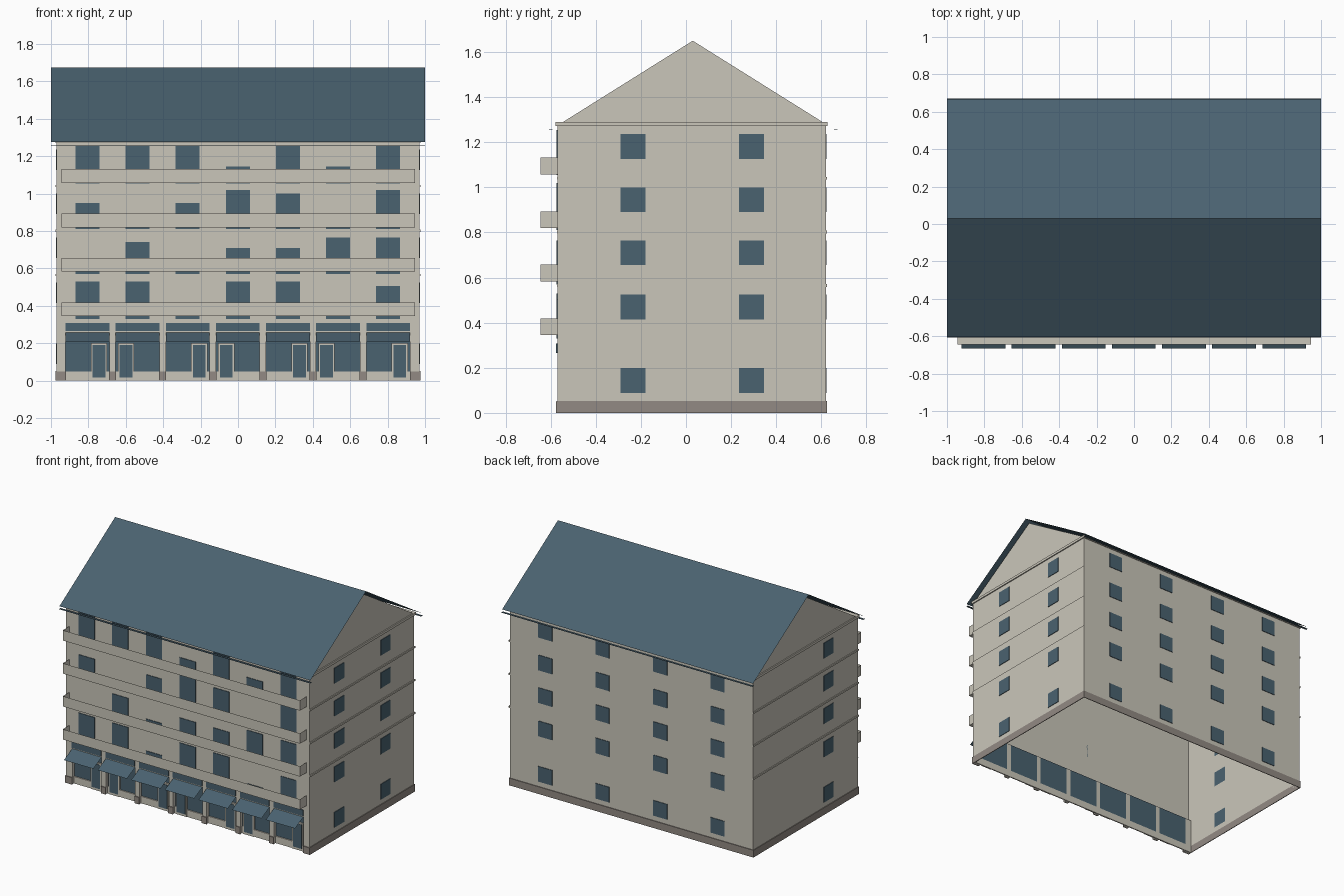
import bpy, bmesh

old = bpy.data.objects.get("Cube")
if old:
    bpy.data.objects.remove(old, do_unlink=True)


def material(name, rgb):
    linear = [(c / 255 / 12.92) if c < 11 else ((c / 255 + 0.055) / 1.055) ** 2.4 for c in rgb]
    m = bpy.data.materials.new(name)
    m.use_nodes = True
    m.diffuse_color = (*linear, 1)
    m.node_tree.nodes["Principled BSDF"].inputs["Base Color"].default_value = (*linear, 1)
    return m


WALL = material("warm plaster", (202, 198, 186))
BLUE = material("slate blue", (74, 98, 112))
STONE = material("grey stone", (146, 138, 131))


class Part:
    """Collects boxes and quads into one object."""

    def __init__(self, name, mat):
        self.name, self.mat, self.bm = name, mat, bmesh.new()

    def face(self, *points):
        self.bm.faces.new([self.bm.verts.new(p) for p in points])

    def box(self, x0, x1, y0, y1, z0, z1, skip=""):
        v = [self.bm.verts.new((x, y, z)) for x in (x0, x1) for y in (y0, y1) for z in (z0, z1)]
        sides = dict(left=(0, 1, 3, 2), right=(4, 6, 7, 5), front=(0, 4, 5, 1),
                     back=(2, 3, 7, 6), bottom=(0, 2, 6, 4), top=(1, 5, 7, 3))
        for key, ids in sides.items():
            if key not in skip.split():
                self.bm.faces.new([v[i] for i in ids])

    def done(self):
        mesh = bpy.data.meshes.new(self.name)
        self.bm.to_mesh(mesh)
        self.bm.free()
        mesh.materials.append(self.mat)
        obj = bpy.data.objects.new(self.name, mesh)
        bpy.context.collection.objects.link(obj)


W, FRONT, BACK, TOP = 0.97, -0.57, 0.62, 1.29
RIDGE_Y = 0.03
SHOP_TOP, GLASS_Y, THIN = 0.255, -0.545, 0.004
BAYS = [-0.805 + 0.268 * i for i in range(7)]
HALF = 0.117

# Hollow wall shell, open below, with an open shop storey at the front
walls = Part("walls", WALL)
walls.box(-W, W, FRONT, BACK, 0, TOP, "bottom front")
walls.face((-W, FRONT, SHOP_TOP), (W, FRONT, SHOP_TOP), (W, FRONT, TOP), (-W, FRONT, TOP))
walls.done()

# Gable ends
gables = Part("gable_walls", WALL)
for x in (-W, W):
    tri = [(x, -0.545, TOP), (x, 0.605, TOP), (x, RIDGE_Y, 1.65)]
    gables.face(*(tri if x > 0 else tri[::-1]))
gables.done()

# Floor ledges and top cornice
ledges = Part("floor_ledges", WALL)
for z in (0.565, 0.802, 1.04):
    ledges.box(-W - 0.006, W + 0.006, FRONT - 0.003, BACK + 0.006, z - 0.006, z + 0.006, "top bottom")
    for s in (-1, 1):
        ledges.face((s * W, FRONT, z + 0.006), (s * (W + 0.006), FRONT, z + 0.006),
                    (s * (W + 0.006), BACK, z + 0.006), (s * W, BACK, z + 0.006))
ledges.box(-W - 0.008, W + 0.008, FRONT - 0.008, BACK + 0.008, 1.272, TOP)
ledges.done()

# Thin roof slopes and eave strips
roof = Part("roof", BLUE)
roof.face((-1, -0.605, 1.275), (1, -0.605, 1.275), (1, RIDGE_Y, 1.675), (-1, RIDGE_Y, 1.675))
roof.face((1, 0.665, 1.275), (-1, 0.665, 1.275), (-1, RIDGE_Y, 1.675), (1, RIDGE_Y, 1.675))
roof.done()
eaves = Part("eave_strips", BLUE)
for y in (-0.607, 0.656):
    eaves.box(-1, 1, y, y + 0.016, 1.254, 1.257)
eaves.done()

# Stone plinth round the sides and back, with blocks under the piers
plinth = Part("plinth", STONE)
for s in (-1, 1):
    a, b = sorted((s * W, s * (W + 0.005)))
    plinth.box(a, b, FRONT - 0.005, BACK + 0.005, 0, 0.052)
    a, b = sorted((s * 0.92, s * (W + 0.005)))
    plinth.box(a, b, FRONT - 0.006, FRONT, 0, 0.05)
plinth.box(-W, W, BACK, BACK + 0.005, 0, 0.052)
for a, b in zip(BAYS, BAYS[1:]):
    plinth.box(a + HALF - 0.002, b - HALF + 0.002, FRONT - 0.006, FRONT, 0, 0.05)
plinth.done()

# Shop piers and sills
piers = Part("shop_piers", WALL)
edges = [-W] + [c + s * HALF for c in BAYS for s in (-1, 1)] + [W]
for a, b in zip(edges[::2], edges[1::2]):
    piers.box(a, b, FRONT, GLASS_Y, 0, SHOP_TOP)
for c in BAYS:
    piers.box(c - HALF, c + HALF, GLASS_Y - 0.008, GLASS_Y, 0, 0.05)
piers.done()

# Shop glazing, doors, awnings and sign bands
glass = Part("shop_glass", BLUE)
frames = Part("door_frames", WALL)
door_glass = Part("door_glass", BLUE)
awnings = Part("awnings", BLUE)
bands = Part("sign_bands", BLUE)
for i, c in enumerate(BAYS):
    glass.face((c - HALF, GLASS_Y, 0.05), (c + HALF, GLASS_Y, 0.05),
               (c + HALF, GLASS_Y, SHOP_TOP), (c - HALF, GLASS_Y, SHOP_TOP))
    d = c + (0.062 if i % 2 == 0 else -0.062)
    frames.box(d - 0.043, d + 0.043, GLASS_Y - 0.012, GLASS_Y - 0.001, 0, 0.2)
    door_glass.box(d - 0.034, d + 0.034, GLASS_Y - 0.015, GLASS_Y - 0.012, 0.017, 0.19)
    awnings.face((c - HALF, -0.665, 0.21), (c + HALF, -0.665, 0.21),
                 (c + HALF, FRONT, 0.257), (c - HALF, FRONT, 0.257))
    bands.box(c - HALF, c + HALF, FRONT - 0.006, FRONT, 0.265, 0.308)
for part in (glass, frames, door_glass, awnings, bands):
    part.done()

# Long balconies: floor, parapet and ends
balconies = Part("balconies", WALL)
for z in (0.345, 0.583, 0.82, 1.058):
    balconies.box(-0.945, 0.945, -0.645, FRONT, z, z + 0.074, "top back")
balconies.done()

# Front windows, each showing below a blind at its own height
openings = [
    (0.33, (0.20, 0.20, 0.07, 0.20, 0.20, 0.05, 0.175)),
    (0.57, (0.03, 0.17, 0.06, 0.14, 0.14, 0.195, 0.195)),
    (0.81, (0.14, 0.03, 0.14, 0.21, 0.19, 0.03, 0.21)),
    (1.055, (0.20, 0.20, 0.20, 0.09, 0.20, 0.09, 0.20)),
]
front = Part("front_windows", BLUE)
for z, heights in openings:
    for c, h in zip(BAYS, heights):
        front.box(c - 0.064, c + 0.064, FRONT - THIN, FRONT, z, z + h)
front.done()

# Side and back windows
side = Part("side_windows", BLUE)
rear = Part("back_windows", BLUE)
for z in (0.088, 0.415, 0.655, 0.89, 1.126):
    for x, y in ((W, -0.235), (W, 0.29), (-W - THIN, -0.235)):
        side.box(x, x + THIN, y - 0.055, y + 0.055, z, z + 0.11)
    for x in (-0.687, -0.23, 0.23, 0.687):
        rear.box(x - 0.055, x + 0.055, BACK, BACK + THIN, z, z + 0.11)
side.done()
rear.done()
